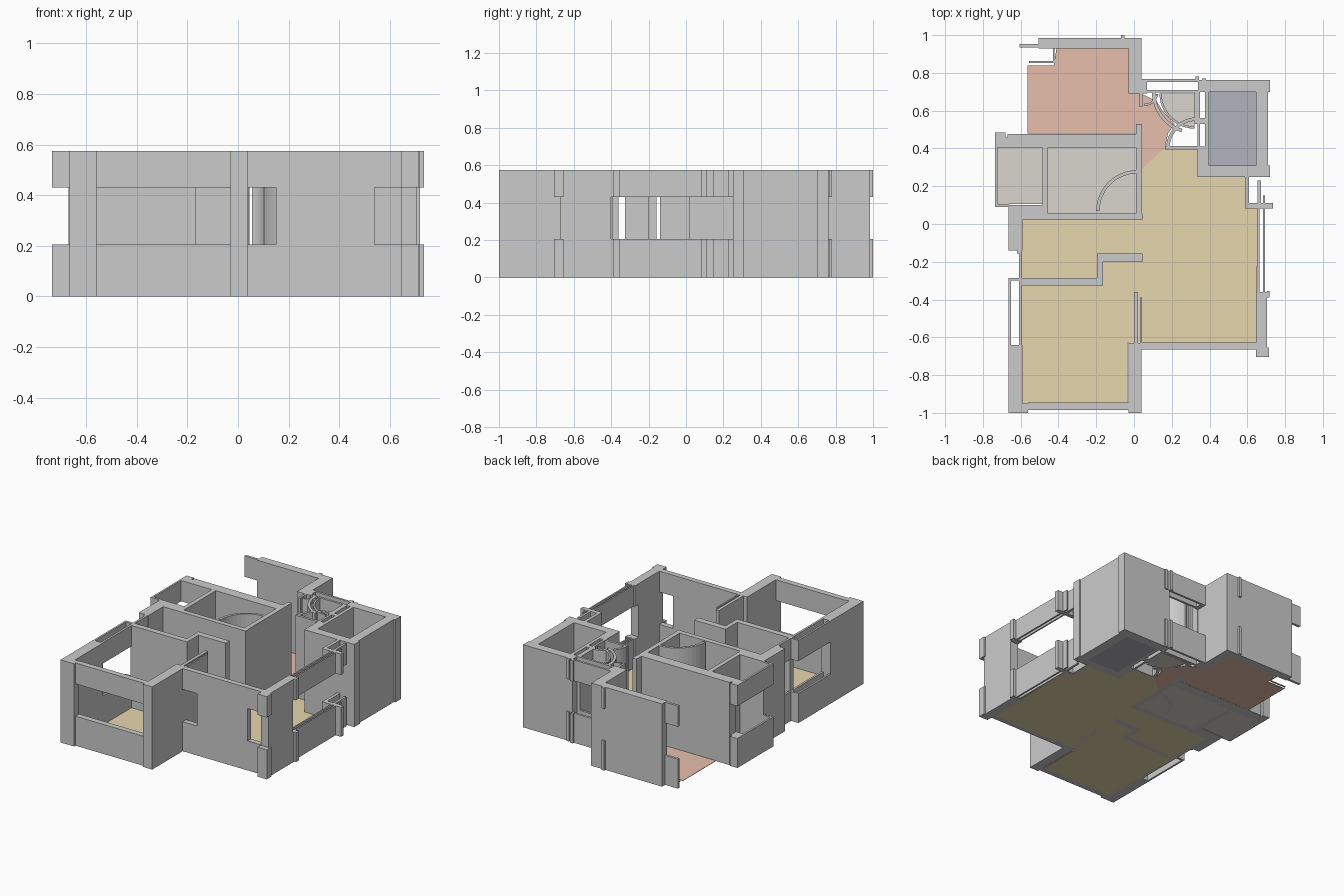
import bpy, bmesh, math

H, SILL, HEAD = 0.575, 0.205, 0.43
FULL = [(0, H)]
BAND = [(0, SILL), (HEAD, H)]      # below and above a window opening


def finish(name, bm, color=None):
    bmesh.ops.recalc_face_normals(bm, faces=bm.faces)
    me = bpy.data.meshes.new(name)
    bm.to_mesh(me)
    bm.free()
    ob = bpy.data.objects.new(name, me)
    bpy.context.collection.objects.link(ob)
    if color:
        mat = bpy.data.materials.new(name)
        mat.diffuse_color = (*color, 1)
        me.materials.append(mat)


def prism(bm, pts, z0, z1):
    lo = [bm.verts.new((x, y, z0)) for x, y in pts]
    hi = [bm.verts.new((x, y, z1)) for x, y in pts]
    n = len(pts)
    bm.faces.new(lo[::-1])
    bm.faces.new(hi)
    for i in range(n):
        j = (i + 1) % n
        bm.faces.new((lo[i], lo[j], hi[j], hi[i]))


def rect(x0, x1, y0, y1):
    return [(x0, y0), (x1, y0), (x1, y1), (x0, y1)]


def walls(name, levels, *rects):
    bm = bmesh.new()
    for r in rects:
        for z0, z1 in levels:
            prism(bm, rect(*r), z0, z1)
    finish(name, bm)


def arc(cx, cy, r, a0, a1, n=12):
    return [(cx + r * math.cos(math.radians(a0 + (a1 - a0) * i / n)),
             cy + r * math.sin(math.radians(a0 + (a1 - a0) * i / n))) for i in range(n + 1)]


def arc_wall(name, cx, cy, r, a0, a1, t=0.018):
    bm = bmesh.new()
    prism(bm, arc(cx, cy, r, a0, a1) + arc(cx, cy, r - t, a1, a0), 0, H)
    finish(name, bm)


def floor(name, color, *polys):
    bm = bmesh.new()
    for p in polys:
        prism(bm, p, 0, 0.003)
    finish(name, bm, color)


# Front left room
walls("front_left_room_walls", FULL,
      (-0.665, -0.59, -1, -0.64), (-0.59, -0.56, -1, -0.95), (-0.03, 0.04, -1, -0.63))
walls("front_left_window", BAND, (-0.56, -0.03, -0.985, -0.945))
walls("left_window", BAND,
      (-0.665, -0.652, -0.64, -0.285), (-0.608, -0.593, -0.64, -0.14),
      (-0.665, -0.593, -0.30, -0.285), (-0.62, -0.593, -0.155, -0.14))

# Partition with a step, and the divider beside the doorway
walls("stepped_partition", FULL,
      (-0.60, -0.165, -0.325, -0.285), (-0.195, -0.165, -0.285, -0.2),
      (-0.195, 0.045, -0.2, -0.157))
walls("divider_wall", FULL, (0.0, 0.022, -0.63, -0.36), (0.032, 0.042, -0.63, -0.39))

# Main room
walls("main_room_front_wall", FULL, (0.15, 0.54, -0.665, -0.628))
walls("main_room_front_windows", BAND,
      (0.04, 0.15, -0.665, -0.628), (0.54, 0.645, -0.665, -0.628))
walls("main_room_corner_post", FULL, (0.645, 0.705, -0.67, -0.40))
walls("corner_post_trim", BAND,
      (0.645, 0.715, -0.705, -0.655), (0.645, 0.705, -0.40, -0.36),
      (0.705, 0.718, -0.39, -0.355))
walls("main_room_side_window", BAND,
      (0.655, 0.665, -0.36, 0.23), (0.683, 0.693, -0.36, 0.15),
      (0.60, 0.735, 0.083, 0.112), (0.588, 0.61, 0.083, 0.25), (0.665, 0.672, 0.1, 0.23))

# Bathroom and the small room beside it
walls("bathroom_walls", FULL,
      (-0.665, -0.59, -0.14, 0.1), (-0.59, 0.045, 0.02, 0.055), (-0.59, -0.455, 0.055, 0.1),
      (-0.485, -0.455, 0.1, 0.405), (0.01, 0.042, 0.055, 0.53), (-0.67, 0.01, 0.405, 0.477))
walls("small_room_window", BAND,
      (-0.735, -0.722, 0.09, 0.405), (-0.735, -0.665, 0.09, 0.105),
      (-0.735, -0.67, 0.405, 0.46), (-0.735, -0.68, 0.46, 0.485))
arc_wall("bathroom_door_swing", 0.015, 0.07, 0.215, 90, 180)

# Back room
walls("back_room_walls", FULL, (-0.505, 0.04, 0.928, 0.985), (-0.03, 0.04, 0.69, 0.928),
      (0.03, 0.045, 0.62, 0.69))
walls("back_room_window_ends", BAND, (-0.605, -0.505, 0.935, 0.952), (-0.07, -0.05, 0.985, 1.0))

# Entry nook with its curved door swings
walls("nook_window", BAND,
      (0.04, 0.34, 0.752, 0.767), (0.07, 0.34, 0.695, 0.71), (0.04, 0.07, 0.69, 0.752))
walls("nook_walls", FULL, (0.165, 0.34, 0.395, 0.412), (0.32, 0.34, 0.53, 0.71))
arc_wall("upper_door_swing", 0.32, 0.70, 0.225, 180, 252)
arc_wall("inner_door_swing", 0.32, 0.69, 0.185, 180, 270, 0.012)
arc_wall("lower_door_swing", 0.335, 0.40, 0.165, 90, 180)
arc_wall("left_door_swing", 0.055, 0.70, 0.075, 270, 350, 0.012)

# Back right room
walls("back_right_room_walls", FULL,
      (0.645, 0.71, 0.305, 0.70), (0.34, 0.72, 0.70, 0.762), (0.335, 0.72, 0.25, 0.31),
      (0.375, 0.398, 0.31, 0.70), (0.335, 0.35, 0.31, 0.70), (0.35, 0.375, 0.31, 0.41),
      (0.35, 0.375, 0.53, 0.56))
walls("back_wall_trim", BAND, (0.325, 0.345, 0.76, 0.78), (0.36, 0.38, 0.76, 0.77))

# Floors
floor("living_floor", (0.80, 0.68, 0.42),
      [(-0.593, -0.95), (-0.035, -0.95), (-0.035, -0.63), (0.648, -0.63), (0.656, 0.09),
       (0.60, 0.09), (0.60, 0.25), (0.335, 0.25), (0.335, 0.395), (0.165, 0.405),
       (0.04, 0.29), (0.04, 0.02), (-0.593, 0.02)])
floor("back_room_floor", (0.80, 0.52, 0.42),
      [(-0.565, 0.478), (0.04, 0.478), (0.04, 0.29), (0.165, 0.405), (0.18, 0.48),
       (0.215, 0.53), (0.15, 0.60), (0.12, 0.65), (0.04, 0.69), (-0.03, 0.69),
       (-0.03, 0.93), (-0.41, 0.93), (-0.425, 0.84), (-0.565, 0.84)])
walls("back_room_floor_edge", [(0, 0.004)],
      (-0.555, -0.42, 0.852, 0.862), (-0.43, -0.42, 0.862, 0.93))
floor("bathroom_floor", (0.70, 0.67, 0.61),
      rect(-0.455, 0.01, 0.055, 0.405), rect(-0.722, -0.485, 0.105, 0.405),
      [(0.32, 0.69)] + arc(0.32, 0.69, 0.175, 180, 270))
floor("back_right_floor", (0.45, 0.45, 0.52), rect(0.398, 0.645, 0.31, 0.70))
